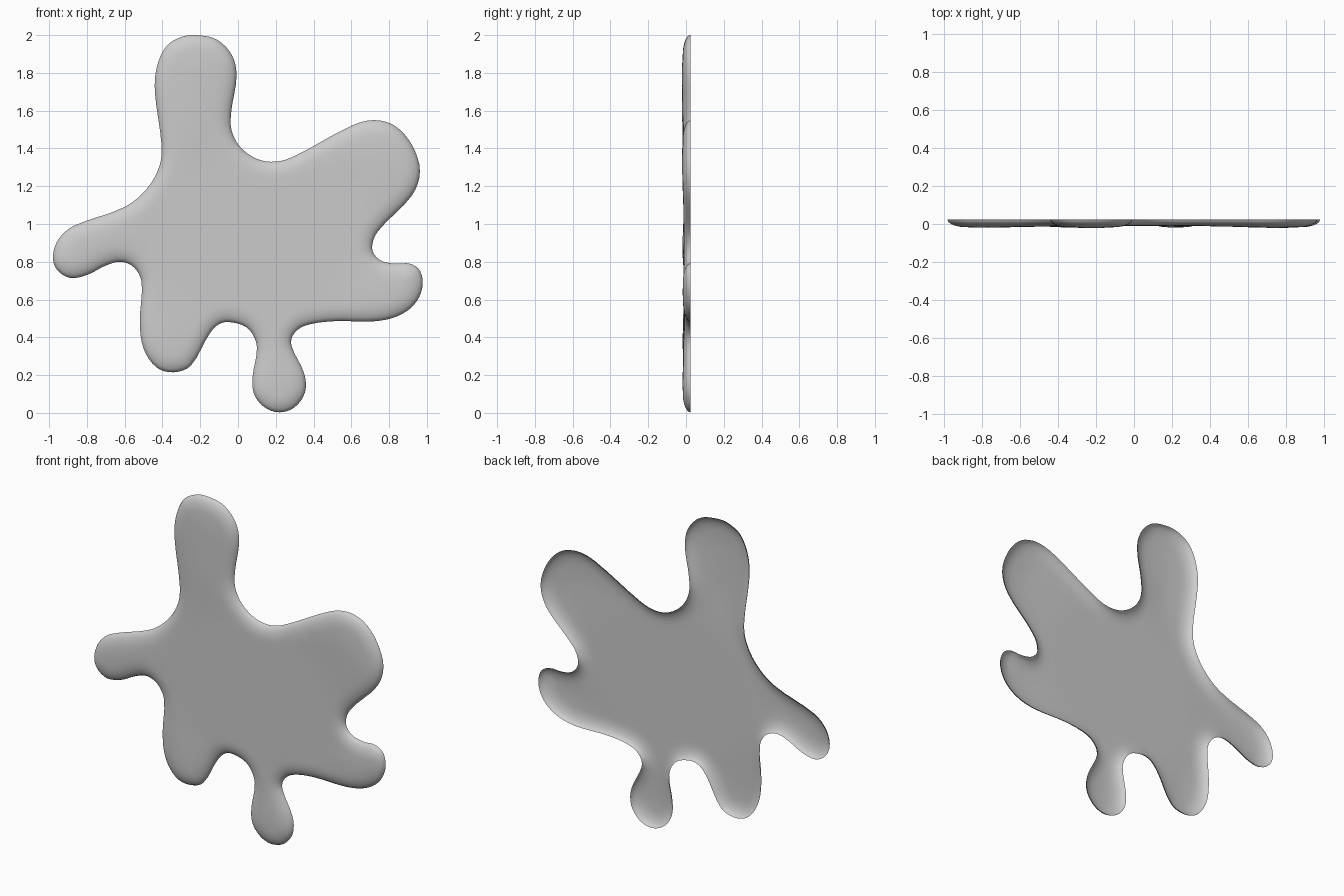
import bpy, math
from mathutils import Vector
from mathutils.geometry import delaunay_2d_cdt

if "Cube" in bpy.data.objects:
    bpy.data.objects.remove(bpy.data.objects["Cube"])

# Outline knots of the splat in the x-z plane, clockwise from the top
KNOTS = [(-.22, 2), (-.11, 1.975), (-.03, 1.89), (-.008, 1.78), (-.035, 1.6), (-.035, 1.5),
         (.01, 1.41), (.1, 1.345), (.2, 1.33), (.3, 1.36), (.6, 1.52), (.72, 1.55),
         (.83, 1.52), (.92, 1.42), (.963, 1.28), (.92, 1.15), (.74, .96), (.71, .87),
         (.75, .81), (.83, .79), (.91, .79), (.965, .75), (.975, .66), (.93, .57),
         (.84, .51), (.72, .485), (.5, .485), (.35, .46), (.29, .41), (.285, .35),
         (.35, .21), (.355, .11), (.3, .03), (.22, .003), (.14, .03), (.085, .1),
         (.077, .19), (.1, .35), (.06, .44), (-.01, .475), (-.09, .475), (-.15, .42),
         (-.25, .25), (-.34, .215), (-.43, .24), (-.5, .34), (-.52, .48), (-.51, .69),
         (-.55, .77), (-.62, .8), (-.7, .78), (-.8, .73), (-.89, .715), (-.96, .76),
         (-.98, .83), (-.95, .92), (-.87, .99), (-.6, 1.09), (-.48, 1.19), (-.415, 1.31),
         (-.405, 1.42), (-.44, 1.7), (-.43, 1.83), (-.38, 1.94), (-.3, 1.99)]
KNOTS = [Vector(k) for k in reversed(KNOTS)]
STEPS = 4
RIM = 0.085


def smooth_loop(pts):
    """Closed Catmull-Rom curve, with tangents scaled to each span."""
    n, out = len(pts), []
    for i in range(n):
        a, b, c, d = (pts[(i + k) % n] for k in (-1, 0, 1, 2))
        span = (c - b).length
        m0, m1 = (c - a).normalized() * span, (d - b).normalized() * span
        for s in range(STEPS):
            t = s / STEPS
            out.append(b * (2*t**3 - 3*t*t + 1) + m0 * (t**3 - 2*t*t + t)
                       + c * (3*t*t - 2*t**3) + m1 * (t**3 - t*t))
    return out


outline = smooth_loop(KNOTS)
N = len(outline)


def edge_distance(p):
    best = 9.0
    for i in range(N):
        a, e = outline[i - 1], outline[i] - outline[i - 1]
        t = max(0, min(1, (p - a).dot(e) / e.length_squared))
        best = min(best, (p - a - e * t).length)
    return best


def depth(p, d):
    """Rounded rim falling to a shallow centre, with fuller lobes."""
    u = min(d / RIM, 1)
    r = math.hypot((p.x - .1) / .95, (p.y - .9) / .85)
    w = max(0, min(1, (r - .5) / .4))
    lobe = w * w * (3 - 2 * w) * min(d / .16, 1)
    return .0225 - .034 * math.sqrt(1 - (1 - u) ** 2) - .009 * lobe


# Rings following the rim, then a regular grid across the interior
points = list(outline)
for inset in (.006, .02, .042, .066, .09):
    for i in range(N):
        tangent = (outline[(i + 1) % N] - outline[i - 1]).normalized()
        p = outline[i] + Vector((-tangent.y, tangent.x)) * inset
        if edge_distance(p) > inset * .93:
            points.append(p)
for i in range(-25, 26):
    for j in range(51):
        p = Vector((i * .04, j * .04))
        if edge_distance(p) > .11:
            points.append(p)

# Open-backed shell
verts, _, faces, *_ = delaunay_2d_cdt(points, [], [list(range(N))], 1, 1e-5)
coords = [(p.x, depth(p, edge_distance(p)), p.y) for p in verts]
mesh = bpy.data.meshes.new("splat")
mesh.from_pydata(coords, [], [list(f) for f in faces])
mesh.update()
for poly in mesh.polygons:
    poly.use_smooth = True
splat = bpy.data.objects.new("splat", mesh)
bpy.context.collection.objects.link(splat)
